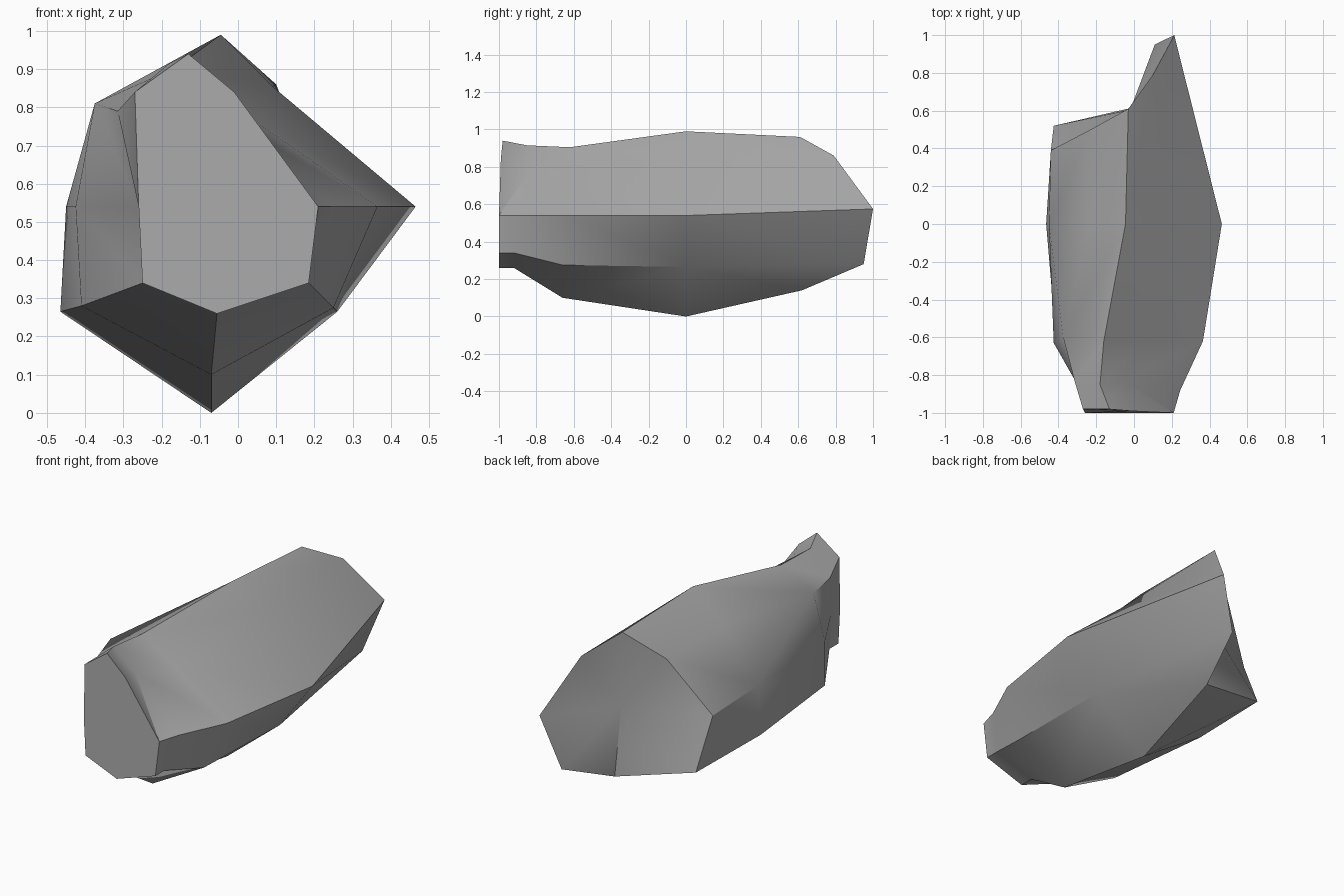
import bpy
import bmesh
import math

# Remove only the default object
default_object = bpy.data.objects.get("Cube")
if default_object:
    bpy.data.objects.remove(default_object, do_unlink=True)


def make_material(name, colour):
    """One flat colour, shown both in the viewport and in a render."""
    material = bpy.data.materials.new(name)
    material.use_nodes = True
    material.diffuse_color = colour
    shader = next(n for n in material.node_tree.nodes if n.type == "BSDF_PRINCIPLED")
    shader.inputs["Base Color"].default_value = colour
    shader.inputs["Roughness"].default_value = 0.9
    return material


def loft_rails(bm, rails):
    """Skin neighbouring rails with quads and return their vertices by name."""
    lines = {name: [bm.verts.new(p) for p in rail] for name, rail in rails.items()}
    ordered = list(lines.values())
    for line, following in zip(ordered, ordered[1:] + ordered[:1]):
        for step in range(len(line) - 1):
            corners = (line[step], following[step], following[step + 1], line[step + 1])
            bm.faces.new(corners)
    return lines


def split_quad(first, second):
    """Fold the quad shared by two opposite corners along their diagonal."""
    shared = set(first.link_faces) & set(second.link_faces)
    bmesh.utils.face_split(shared.pop(), first, second)


def fan_cap(bm, ring, centre):
    """Close a ring with triangles around a shared centre point."""
    hub = bm.verts.new(centre)
    for index, vert in enumerate(ring):
        bm.faces.new((vert, ring[(index + 1) % len(ring)], hub))


# Eight lengthwise ridges of the boulder, each running from front to back
rails = {
    "top": [(-.13, -.98, .94), (-.18, -.85, .915), (-.16, -.62, .905), (-.045, 0, .99), (-.03, .61, .96)],
    "upper left": [(-.01, -.99, .84), (-.06, -.83, .79), (.05, -.62, .76), (.09, 0, .855), (.1, .79, .86)],
    "left": [(.21, -1, .54), (.245, -.88, .54), (.365, -.62, .54), (.465, 0, .54), (.213, 1, .575)],
    "lower left": [(.185, -1, .34), (.185, -.92, .34), (.25, -.66, .275), (.26, 0, .265), (.11, .95, .28)],
    "keel": [(-.055, -1, .26), (-.055, -.92, .26), (-.07, -.66, .1), (-.07, 0, 0), (.01, .62, .14)],
    "lower right": [(-.25, -1, .34), (-.25, -.92, .34), (-.41, -.65, .28), (-.465, 0, .265), (-.425, .52, .24)],
    "right": [(-.26, -1, .54), (-.26, -.92, .54), (-.425, -.63, .54), (-.45, 0, .54), (-.44, .39, .515)],
    "upper right": [(-.27, -.98, .84), (-.315, -.83, .79), (-.375, -.6, .81), (-.24, 0, .82), (-.23, .5, .82)],
}

# Skin the ridges, then fold the hollows and shoulders along their creases
bm = bmesh.new()
lines = loft_rails(bm, rails)
split_quad(lines["left"][0], lines["upper left"][1])
split_quad(lines["left"][2], lines["lower left"][3])
split_quad(lines["keel"][2], lines["lower left"][3])
split_quad(lines["upper right"][2], lines["right"][3])

# Close the flat front and the folded back
bm.faces.new([line[0] for line in lines.values()])
fan_cap(bm, [line[-1] for line in lines.values()], (-.02, .605, .54))
bmesh.ops.recalc_face_normals(bm, faces=bm.faces)

mesh = bpy.data.meshes.new("boulder")
bm.to_mesh(mesh)
bm.free()
mesh.materials.append(make_material("stone grey", (.4, .4, .4, 1)))
boulder = bpy.data.objects.new("boulder", mesh)
bpy.context.collection.objects.link(boulder)

# Soft shading across shallow bends, crisp edges elsewhere
bpy.ops.object.select_all(action="DESELECT")
boulder.select_set(True)
bpy.context.view_layer.objects.active = boulder
bpy.ops.object.shade_smooth_by_angle(angle=math.radians(30))
